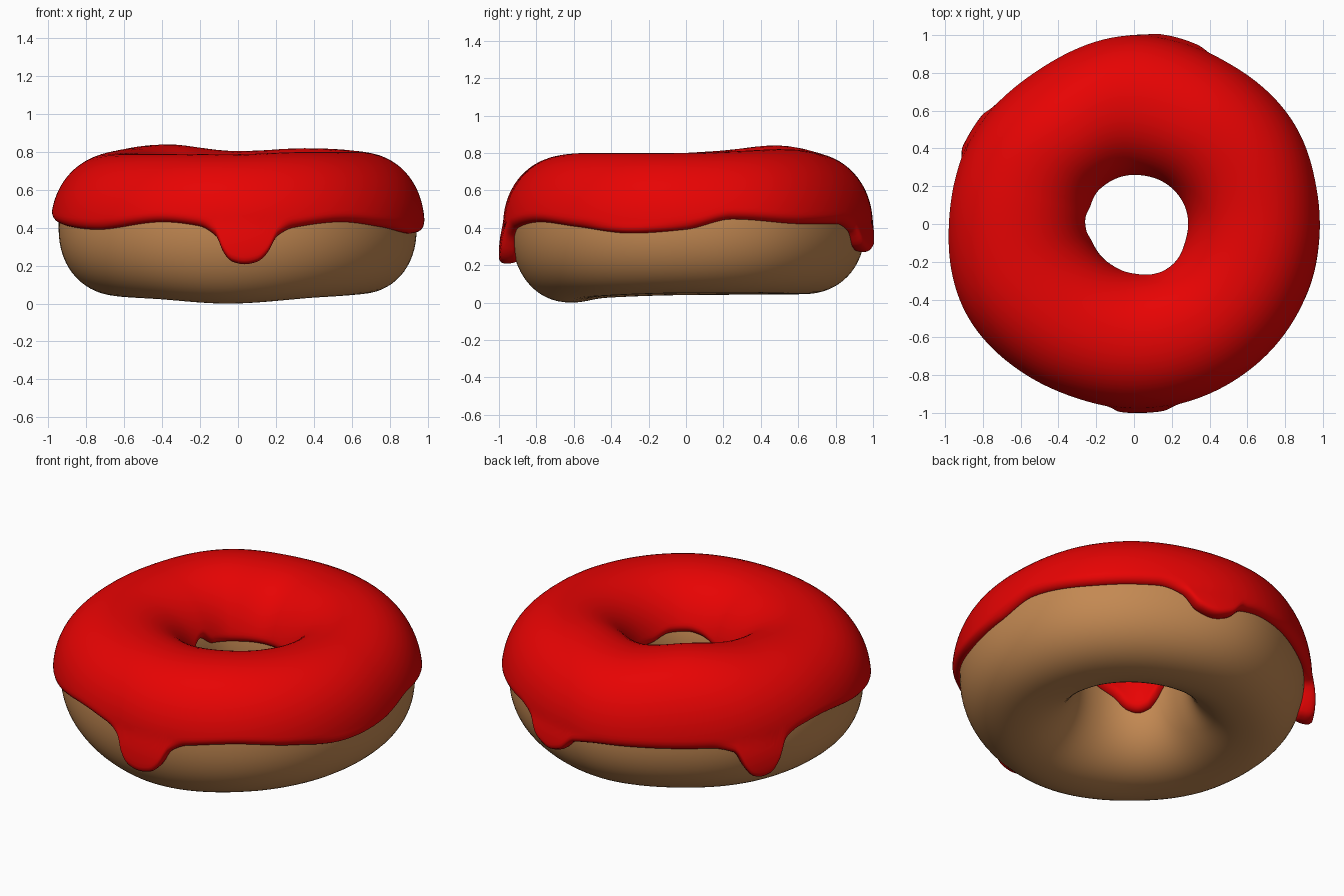
import bpy, math

if "Cube" in bpy.data.objects:
    bpy.data.objects.remove(bpy.data.objects["Cube"])

C = 0.40      # height of the widest line
P = 0.92      # slight squaring of the cross-section
T = 0.042     # icing thickness


def periodic(points):
    """Smooth closed curve through (angle in degrees, value) pairs."""
    n = len(points)

    def f(deg):
        deg = (deg - points[0][0]) % 360 + points[0][0]
        i = max(k for k in range(n) if points[k][0] <= deg + 1e-9)

        def pt(k):
            return points[k % n][0] + 360 * (k // n), points[k % n][1]
        (x0, a), (x1, b), (x2, c), (x3, d) = [pt(i + k) for k in (-1, 0, 1, 2)]
        h = x2 - x1
        t = (deg - x1) / h

        def slope(l, m, r, dl, dr):   # monotone tangents avoid overshoot
            s, q = (m - l) / dl, (r - m) / dr
            return 0 if s * q <= 0 else 2 * s * q / (s + q)
        m1 = slope(a, b, c, x1 - x0, h) * h
        m2 = slope(b, c, d, h, x3 - x2) * h
        return ((2*t**3 - 3*t*t + 1) * b + (t**3 - 2*t*t + t) * m1
                + (3*t*t - 2*t**3) * c + (t**3 - t*t) * m2)
    return f


icing_radius = periodic([(0, .985), (32, 1.005), (65, .99), (88, 1.0), (125, .96), (150, .975),
                         (180, .988), (207, 1.01), (235, .985), (255, .975), (275, .98),
                         (312, .99)])
icing_top = periodic([(0, .80), (55, .82), (90, .805), (128, .84), (165, .81), (200, .792),
                      (265, .788), (305, .80)])
bottom = periodic([(0, .05), (90, .045), (180, .04), (225, .025), (265, 0.0), (312, .033)])
hole = periodic([(0, .315), (45, .305), (90, .29), (135, .29), (172, .27), (200, .28), (225, .285),
                 (270, .295), (318, .315)])
# lower edges of the icing, with the drips
outer_edge = periodic([(0, .39), (15, .445), (40, .42), (58, .42), (66, .38), (71, .30), (77, .275),
                       (82, .295), (87, .36), (98, .385), (112, .39), (133, .39), (141, .36),
                       (144.5, .27), (147, .228), (150, .218), (153, .228), (155.5, .27),
                       (159, .38), (165, .43), (176, .45),
                       (195, .42), (220, .39), (245, .43), (257, .41), (263, .355), (265.5, .27),
                       (268, .23), (272, .217), (276, .228), (279, .265), (282.5, .355),
                       (288, .40), (305, .43), (322, .405), (342, .37)])
inner_edge = periodic([(20, .48), (60, .47), (120, .468), (155, .48), (172, .53), (188, .50),
                       (204, .39), (213, .345), (225, .328), (237, .345), (254, .42), (272, .46),
                       (290, .50), (303, .512), (320, .51), (345, .475)])


def power(v):
    return math.copysign(abs(v) ** P, v)


def ring_point(deg, phi, off=0.0):
    """Point on the dough surface, pushed out along its normal by off."""
    ro, ri = icing_radius(deg) - T, hole(deg)
    R, a = (ro + ri) / 2, (ro - ri) / 2
    b = icing_top(deg) - T - C if math.sin(phi) > 0 else C - bottom(deg)
    nr, nz = math.cos(phi) / a, math.sin(phi) / b
    l = math.hypot(nr, nz)
    r = R + a * power(math.cos(phi)) + off * nr / l
    z = C + b * power(math.sin(phi)) + off * nz / l
    t = math.radians(deg)
    return r * math.cos(t), r * math.sin(t), z


def height_to_phi(deg, z):
    b = icing_top(deg) - T - C if z > C else C - bottom(deg)
    s = (z - C) / b
    return math.copysign(math.asin(abs(s) ** (1 / P)), s)


def make(name, rows, color_name, color):
    n, m = len(rows), len(rows[0])
    verts = [p for row in rows for p in row]
    faces = [(i*m + j, (i+1) % n*m + j, (i+1) % n*m + (j+1) % m, i*m + (j+1) % m)
             for i in range(n) for j in range(m)]
    me = bpy.data.meshes.new(name)
    me.from_pydata(verts, [], faces)
    me.polygons.foreach_set("use_smooth", [True] * len(faces))
    mat = bpy.data.materials.new(color_name)
    mat.diffuse_color = (*color, 1)
    mat.use_nodes = True
    mat.node_tree.nodes["Principled BSDF"].inputs["Base Color"].default_value = mat.diffuse_color
    me.materials.append(mat)
    ob = bpy.data.objects.new(name, me)
    bpy.context.collection.objects.link(ob)
    return ob


# Dough ring
dough = [[ring_point(i * 3, 2 * math.pi * j / 64) for j in range(64)] for i in range(120)]
make("dough_ring", dough, "baked brown", (0.55, 0.25, 0.085))

# Icing shell with a rounded rim and thicker drips
N, K = 360, 48
rows = []
for i in range(N):
    deg = i * 360 / N
    p0 = height_to_phi(deg, outer_edge(deg))
    p1 = math.pi - height_to_phi(deg, inner_edge(deg))
    over, under = [], []
    for j in range(K + 1):
        u = 0.5 - 0.5 * math.cos(math.pi * j / K)      # denser near the rims
        phi = p0 + (p1 - p0) * u
        z = ring_point(deg, phi)[2]
        edge = min(u, 1 - u) * (p1 - p0) * 0.36        # distance to the rim
        k = min(1, edge / 0.04)
        thick = T + (0.25 * max(0, 0.42 - z) if u < 0.5 else 0)
        over.append(ring_point(deg, phi, -0.006 + (thick + 0.006) * math.sqrt(1 - (1 - k) ** 2)))
        if 0 < j < K and j % 2 == 0:
            under.append(ring_point(deg, phi, -0.006))
    rows.append(over + under[::-1])
make("icing", rows, "red icing", (0.8, 0.001, 0.001))
